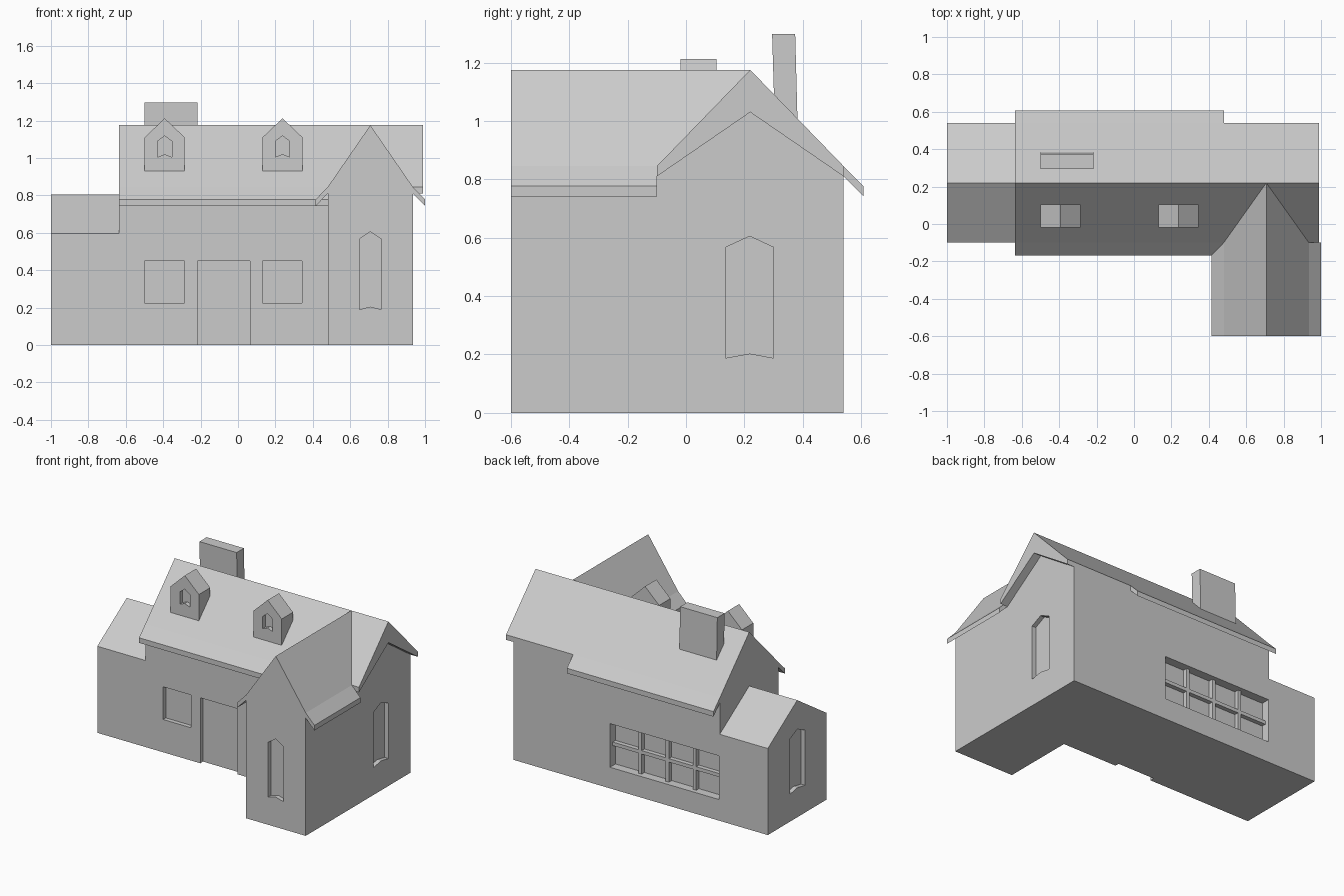
import bpy, bmesh

if "Cube" in bpy.data.objects:
    bpy.data.objects.remove(bpy.data.objects["Cube"])

YC, XC = 0.22, 0.7075      # ridge lines of the main house and the front wing


def prism(name, profile, axis, a, b):
    """Extrude a 2D profile (u, z) along x or y from a to b."""
    bm = bmesh.new()
    place = (lambda t, u, z: (t, u, z)) if axis == 'x' else (lambda t, u, z: (u, t, z))
    lo = [bm.verts.new(place(a, u, z)) for u, z in profile]
    hi = [bm.verts.new(place(b, u, z)) for u, z in profile]
    n = len(profile)
    bm.faces.new(lo)
    bm.faces.new(hi)
    for i in range(n):
        j = (i + 1) % n
        bm.faces.new((lo[i], lo[j], hi[j], hi[i]))
    bmesh.ops.recalc_face_normals(bm, faces=bm.faces)
    mesh = bpy.data.meshes.new(name)
    bm.to_mesh(mesh)
    bm.free()
    ob = bpy.data.objects.new(name, mesh)
    bpy.context.collection.objects.link(ob)
    return ob


def rect(u0, u1, z0, z1):
    return [(u0, z0), (u1, z0), (u1, z1), (u0, z1)]


def gable(c, half, z0, eave, ridge):
    return [(c - half, z0), (c + half, z0), (c + half, eave), (c, ridge), (c - half, eave)]


def arch(c, half, z0, eave, ridge):
    """Pointed window with a small matching notch in its sill."""
    return [(c - half, z0), (c, z0 + 0.015), (c + half, z0), (c + half, eave),
            (c, ridge), (c - half, eave)]


def roof(c, half, over=0.0):
    """Thick gable roof profile, with optional overhanging eaves."""
    right = [(half, 0.845)]
    if over:
        right += [(half + over, 0.777), (half + over, 0.742)]
    right += [(half, 0.81)]
    left = [(-u, z) for u, z in reversed(right)]
    return [(c + u, z) for u, z in [(0, 1.175)] + right + [(0, 1.03)] + left]


def cut(target, profile, axis, a, b):
    """Recess a profile into a wall."""
    cutter = prism("cutter", profile, axis, a, b)
    cutter.hide_render = True
    mod = target.modifiers.new("recess", 'BOOLEAN')
    mod.operation, mod.solver, mod.object = 'DIFFERENCE', 'EXACT', cutter
    bpy.context.view_layer.objects.active = target
    bpy.ops.object.modifier_apply(modifier=mod.name)
    bpy.data.objects.remove(cutter)


# Walls
main = prism("main_walls", gable(YC, 0.32, 0, 0.81, 1.03), 'x', -0.635, 0.935)
wing = prism("front_wing_walls", gable(XC, 0.2275, 0, 0.81, 1.03), 'y', -0.6, -0.1)
annex = prism("side_annex", gable(YC, 0.32, 0, 0.595, 0.805), 'x', -1.0, -0.635)

# Door and front windows
cut(main, rect(-0.217, 0.065, -0.1, 0.45), 'y', -0.2, -0.07)
for x in (-0.5, 0.13):
    cut(main, rect(x, x + 0.213, 0.225, 0.45), 'y', -0.2, -0.07)

# Pointed gable windows
cut(wing, arch(XC, 0.058, 0.19, 0.567, 0.605), 'y', -0.7, -0.57)
cut(main, arch(0.218, 0.082, 0.188, 0.567, 0.605), 'x', 0.905, 1.1)
cut(annex, arch(0.218, 0.082, 0.188, 0.567, 0.605), 'x', -1.1, -0.97)

# Wide back window with glazing bars
cut(main, rect(-0.63, 0.2, 0.145, 0.445), 'y', 0.48, 0.7)
for i in range(1, 4):
    x = -0.63 + 0.83 * i / 4
    prism("window_bar_upright", rect(x - 0.012, x + 0.012, 0.145, 0.445), 'y', 0.475, 0.51)
prism("window_bar_cross", rect(-0.63, 0.2, 0.283, 0.307), 'y', 0.475, 0.51)

# Roofs
prism("main_roof", roof(YC, 0.32, 0.068), 'x', -0.635, 0.48)
prism("main_roof_end", roof(YC, 0.32), 'x', 0.48, 0.99)
prism("front_wing_roof", roof(XC, 0.2275, 0.066), 'y', -0.6, -0.1)
prism("front_wing_roof_back", roof(XC, 0.2275), 'y', -0.1, 0.22)

# Chimney, leaning slightly
prism("chimney", [(0.304, 1.0), (0.382, 1.0), (0.374, 1.297), (0.295, 1.297)], 'x', -0.5, -0.217)

# Dormers with small pointed niches
for x in (-0.392, 0.238):
    dormer = prism("dormer", gable(x, 0.107, 0.927, 1.11, 1.212), 'y', -0.018, 0.105)
    cut(dormer, arch(x, 0.038, 1.005, 1.09, 1.118), 'y', -0.1, 0.012)
